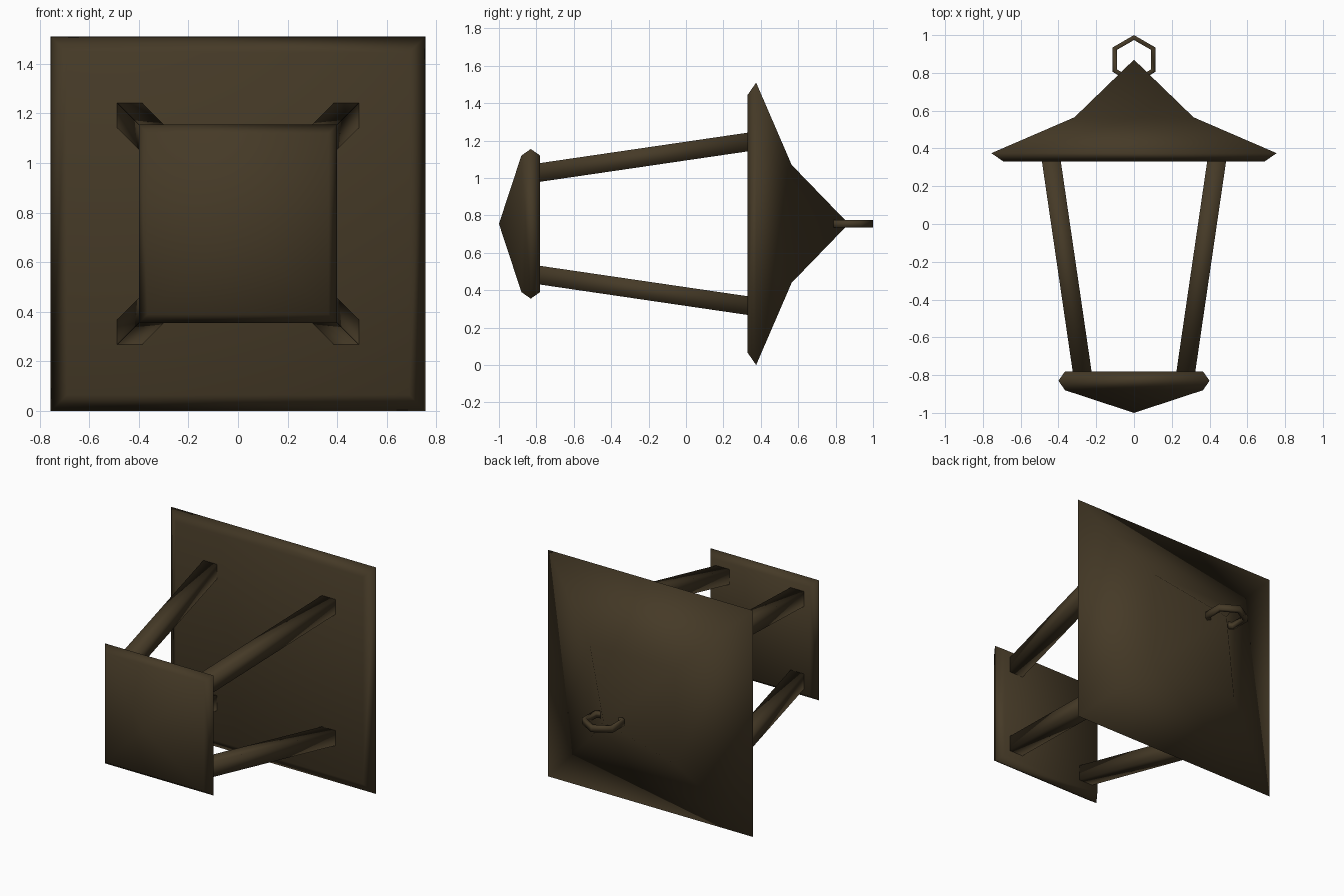
import bpy
import math

if "Cube" in bpy.data.objects:
    bpy.data.objects.remove(bpy.data.objects["Cube"])

CZ = 0.755  # height of the lantern's axis, which runs along y

metal = bpy.data.materials.new("dark_bronze")
metal.diffuse_color = (0.06, 0.042, 0.02, 1)
metal.use_nodes = True
metal.node_tree.nodes["Principled BSDF"].inputs["Base Color"].default_value = metal.diffuse_color


def make(name, verts, faces):
    me = bpy.data.meshes.new(name)
    me.from_pydata(verts, [], faces)
    me.materials.append(metal)
    me.shade_smooth()
    ob = bpy.data.objects.new(name, me)
    bpy.context.collection.objects.link(ob)
    return ob


def square_loft(name, rings, apex=None):
    """Skin square rings (x, y, z offset, half size) along y, with an optional tip."""
    verts, faces = [], []
    for x, y, z, h in rings:
        verts += [(x + sx * h, y, CZ + z + sz * h)
                  for sx, sz in ((-1, -1), (1, -1), (1, 1), (-1, 1))]
    for r in range(len(rings) - 1):
        for i in range(4):
            j = (i + 1) % 4
            faces.append((4 * r + i, 4 * r + j, 4 * r + 4 + j, 4 * r + 4 + i))
    last = 4 * (len(rings) - 1)
    faces.append((3, 2, 1, 0))
    if apex is None:
        faces.append(tuple(range(last, last + 4)))
    else:
        verts.append((0, apex, CZ))
        faces += [(last + i, last + (i + 1) % 4, last + 4) for i in range(4)]
    ob = make(name, verts, faces)
    # consistent outward normals
    import bmesh
    bm = bmesh.new()
    bm.from_mesh(ob.data)
    bmesh.ops.recalc_face_normals(bm, faces=bm.faces)
    bm.to_mesh(ob.data)
    bm.free()
    return ob


# roof and base, each a square stack ending in a point
square_loft("roof", [(0, 0.33, 0, 0.69), (0, 0.375, 0, 0.755), (0, 0.565, 0, 0.315)], 0.87)
square_loft("base", [(0, -0.78, 0, 0.365), (0, -0.83, 0, 0.40), (0, -0.88, 0, 0.365)], -1.0)

# four leaning corner posts
for sx, side in ((-1, "left"), (1, "right")):
    for sz, level in ((-1, "lower"), (1, "upper")):
        square_loft(f"post_{level}_{side}",
                    [(sx * 0.274, -0.785, sz * 0.274, 0.05),
                     (sx * 0.438, 0.335, sz * 0.438, 0.05)])

# hexagonal hanging ring with a small rectangular section
verts, faces = [], []
section = ((0.104, -0.02), (0.13, -0.02), (0.13, 0.02), (0.104, 0.02))
for k in range(6):
    a = math.radians(90 + 60 * k)
    verts += [(r * math.cos(a), 0.87 + r * math.sin(a), CZ + z) for r, z in section]
    n = (k + 1) % 6
    for i in range(4):
        j = (i + 1) % 4
        faces.append((4 * k + i, 4 * n + i, 4 * n + j, 4 * k + j))
ring = make("hanging_ring", verts, faces)
ring.data.flip_normals()
